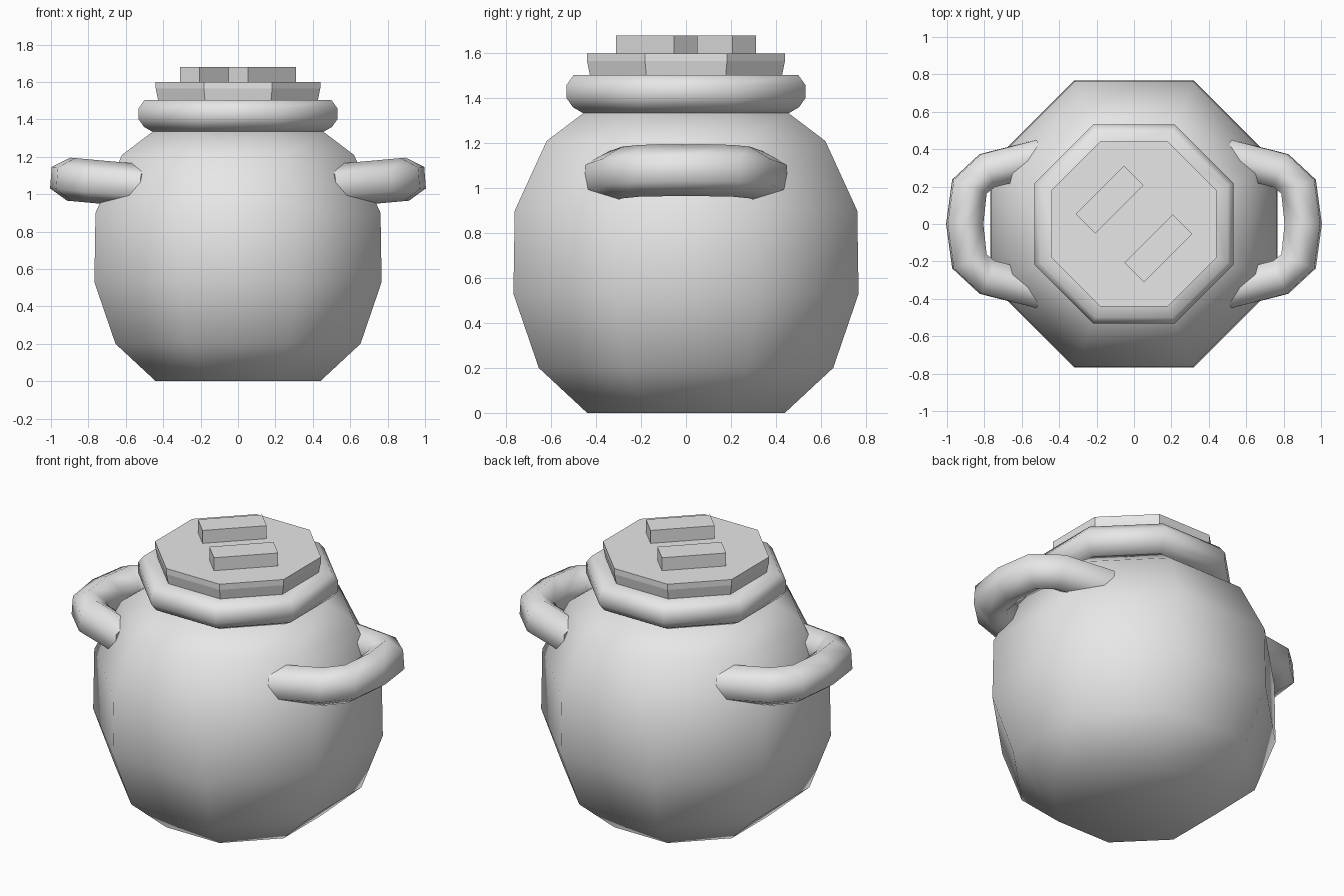
import bpy
import bmesh
from math import pi, cos, sin, radians
from mathutils import Vector, Matrix

cube = bpy.data.objects.get("Cube")
if cube:
    bpy.data.objects.remove(cube, do_unlink=True)

grey = bpy.data.materials.new("light_grey")
grey.use_nodes = True
COLOUR = (0.8, 0.8, 0.8, 1)
grey.diffuse_color = COLOUR
grey.node_tree.nodes["Principled BSDF"].inputs["Base Color"].default_value = COLOUR


def finish(name, bm, smooth=None):
    """Turn a bmesh into an object, smooth below the given angle."""
    bmesh.ops.recalc_face_normals(bm, faces=bm.faces[:])
    if smooth:
        for face in bm.faces:
            face.smooth = True
        for edge in bm.edges:
            edge.smooth = edge.calc_face_angle(0) < radians(smooth)
    mesh = bpy.data.meshes.new(name)
    bm.to_mesh(mesh)
    bm.free()
    mesh.materials.append(grey)
    obj = bpy.data.objects.new(name, mesh)
    bpy.context.collection.objects.link(obj)
    return obj


def skin(name, loops, smooth=None):
    """Bridge rings of points and cap both ends."""
    bm = bmesh.new()
    rings = [[bm.verts.new(p) for p in loop] for loop in loops]
    n = len(rings[0])
    for a, b in zip(rings, rings[1:]):
        for i in range(n):
            j = (i + 1) % n
            bm.faces.new((a[i], a[j], b[j], b[i]))
    bm.faces.new(rings[0])
    bm.faces.new(rings[-1])
    return finish(name, bm, smooth)


def octagon(apothem, z):
    r = apothem / cos(pi / 8)
    return [(r * cos(a), r * sin(a), z) for a in (pi / 8 + i * pi / 4 for i in range(8))]


def turned(name, profile, smooth=None):
    return skin(name, [octagon(a, z) for a, z in profile], smooth)


# Round pot body, rim and lid
turned("pot_body", [(0.44, 0), (0.655, 0.2), (0.768, 0.53), (0.762, 0.9),
                    (0.62, 1.21), (0.455, 1.335)], 70)
turned("rim_ring", [(0.38, 1.335), (0.46, 1.335), (0.503, 1.36), (0.531, 1.4),
                    (0.531, 1.46), (0.5, 1.503), (0.4, 1.503)], 70)
turned("lid", [(0.425, 1.49), (0.44, 1.565), (0.44, 1.6)])

# Two diagonal bars on the lid
for side, name in ((-1, "lid_bar_back"), (1, "lid_bar_front")):
    bm = bmesh.new()
    bmesh.ops.create_cube(bm, size=1)
    place = (Matrix.Translation((0.13 * side, -0.13 * side, 1.64))
             @ Matrix.Rotation(pi / 4, 4, 'Z')
             @ Matrix.Diagonal((0.365, 0.148, 0.08, 1)))
    bm.transform(place)
    finish(name, bm)

# Hexagonal tube handles, looping outward and tipped up a little
half = [(0.905, 0), (0.88, 0.2), (0.785, 0.285), (0.5, 0.357)]
path = [Vector((x, -y, 0)) for x, y in reversed(half[1:])] + [Vector((x, y, 0)) for x, y in half]
for side, name in ((1, "handle_left"), (-1, "handle_right")):
    loops = []
    for i, p in enumerate(path):
        before, after = path[max(i - 1, 0)], path[min(i + 1, len(path) - 1)]
        along = (after - before).normalized()
        out = Vector((along.y, -along.x, 0))
        loop = []
        for k in range(6):
            a = pi / 2 + k * pi / 3
            q = p + out * 0.11 * cos(a) + Vector((0, 0, 0.115 * sin(a)))
            tilt = 0.09 * (q.x - 0.57)
            loop.append((side * (q.x - 0.08 * q.z), q.y, 1.05 + q.z + tilt))
        loops.append(loop)
    skin(name, loops, 75)
